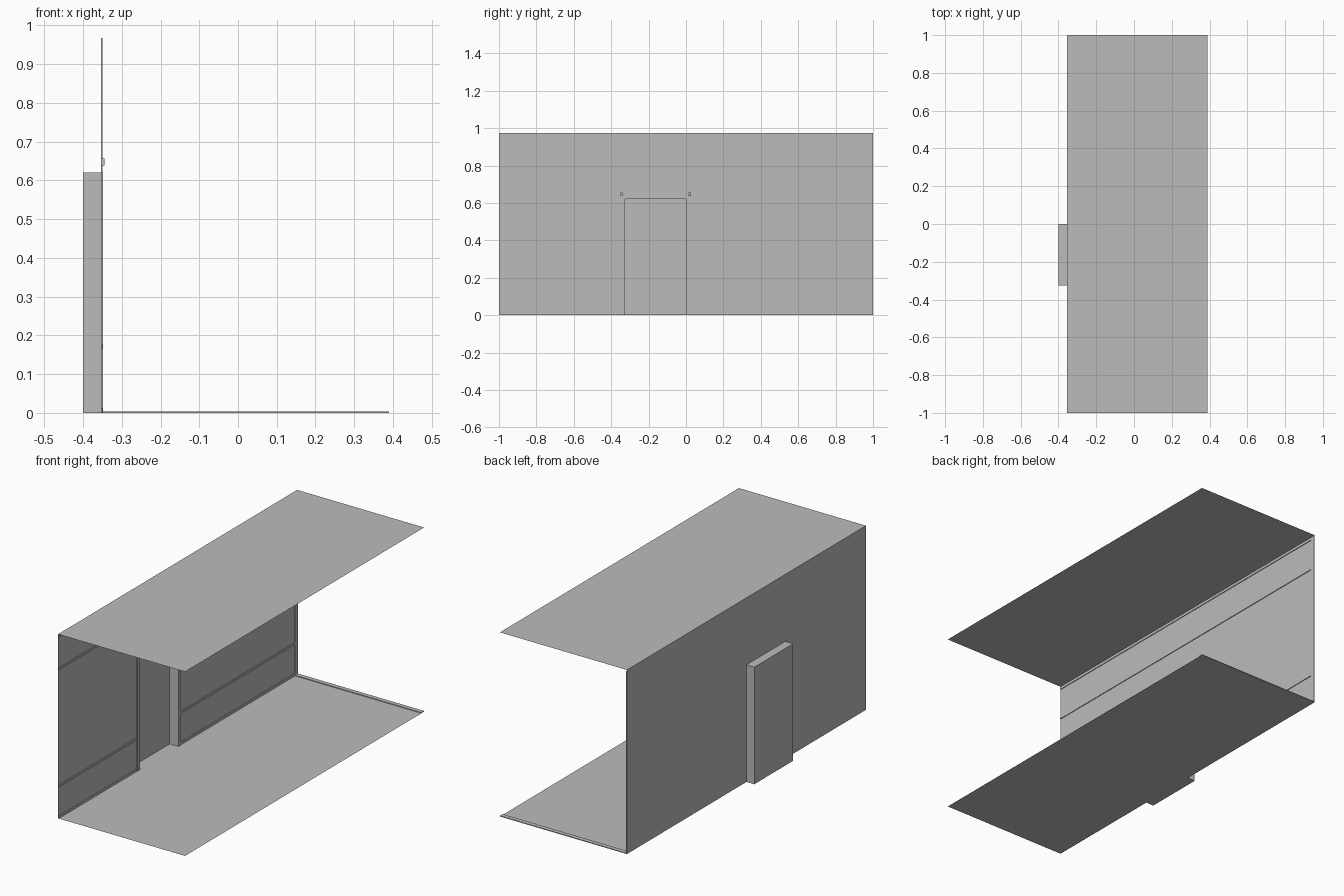
import bpy
import bmesh
from mathutils import Vector

cube = bpy.data.objects.get("Cube")
if cube:
    bpy.data.objects.remove(cube, do_unlink=True)

grey = bpy.data.materials.new("plain grey")
grey.use_nodes = True
COLOUR = (0.5, 0.5, 0.5, 1)
grey.diffuse_color = COLOUR
grey.node_tree.nodes["Principled BSDF"].inputs["Base Color"].default_value = COLOUR

WALL, SIDE, END, HEIGHT = -0.354, 0.39, 1.0, 0.975
RECESS, DOOR_A, DOOR_B, DOOR_TOP = -0.4, -0.325, 0.0, 0.62


def finish(name, bm):
    mesh = bpy.data.meshes.new(name)
    bm.to_mesh(mesh)
    bm.free()
    mesh.materials.append(grey)
    obj = bpy.data.objects.new(name, mesh)
    bpy.context.collection.objects.link(obj)
    return obj


def box(name, low, high, open_sides=()):
    """Box between two corners; faces pointing along open_sides are removed."""
    low, high = Vector(low), Vector(high)
    bm = bmesh.new()
    bmesh.ops.create_cube(bm, size=1)
    bm.normal_update()
    gone = [f for f in bm.faces if any(f.normal.dot(Vector(s)) > 0.9 for s in open_sides)]
    bmesh.ops.delete(bm, geom=gone, context="FACES")
    for v in bm.verts:
        v.co = (low + high) / 2 + v.co * (high - low)
    return finish(name, bm)


def sheet(name, corner, side_a, side_b):
    """Flat rectangle spanned by two edges from a corner."""
    c, a, b = Vector(corner), Vector(side_a), Vector(side_b)
    bm = bmesh.new()
    bm.faces.new([bm.verts.new(p) for p in (c, c + a, c + a + b, c + b)])
    return finish(name, bm)


# Floor and ceiling
for name, z in (("floor", 0), ("ceiling", HEIGHT)):
    sheet(name, (WALL, -END, z), (SIDE - WALL, 0, 0), (0, 2 * END, 0))

# Wall around the doorway
for name, y0, y1, z in (("wall_front", -END, DOOR_A, 0), ("wall_back", DOOR_B, END, 0),
                        ("wall_over_door", DOOR_A, DOOR_B, DOOR_TOP)):
    sheet(name, (WALL, y0, z), (0, y1 - y0, 0), (0, 0, HEIGHT - z))

# Door recess, open towards the room
box("door_recess", (RECESS, DOOR_A, 0), (WALL, DOOR_B, DOOR_TOP), [(1, 0, 0)])

# Horizontal wall mouldings; the low ones stop at the doorway
FACE = WALL + 0.004
JAMB = 0.02
for name, z in (("upper_rail", 0.785), ("cornice", 0.957)):
    box(name, (WALL, -END, z), (FACE, END, z + 0.011))
for part, y0, y1 in (("front", -END, DOOR_A - JAMB), ("back", DOOR_B + JAMB, END)):
    box("lower_rail_" + part, (WALL, y0, 0.165), (FACE, y1, 0.176))
    box("skirting_" + part, (WALL, y0, 0), (FACE, y1, 0.012))

# Door jambs with small corner blocks
for part, y0 in (("front", DOOR_A - JAMB), ("back", DOOR_B)):
    box("door_jamb_" + part, (WALL, y0, 0), (FACE + 0.002, y0 + JAMB, DOOR_TOP))
    mid = y0 + (0 if part == "front" else JAMB)
    box("corner_block_" + part, (WALL, mid - 0.006, 0.638), (-0.345, mid + 0.006, 0.656))

# Edging at the back end of the wall and floor
box("wall_end_strip", (WALL, 0.977, 0), (FACE, END, HEIGHT - 0.012))
box("floor_end_strip", (WALL, 0.977, 0), (SIDE, END, 0.004))
